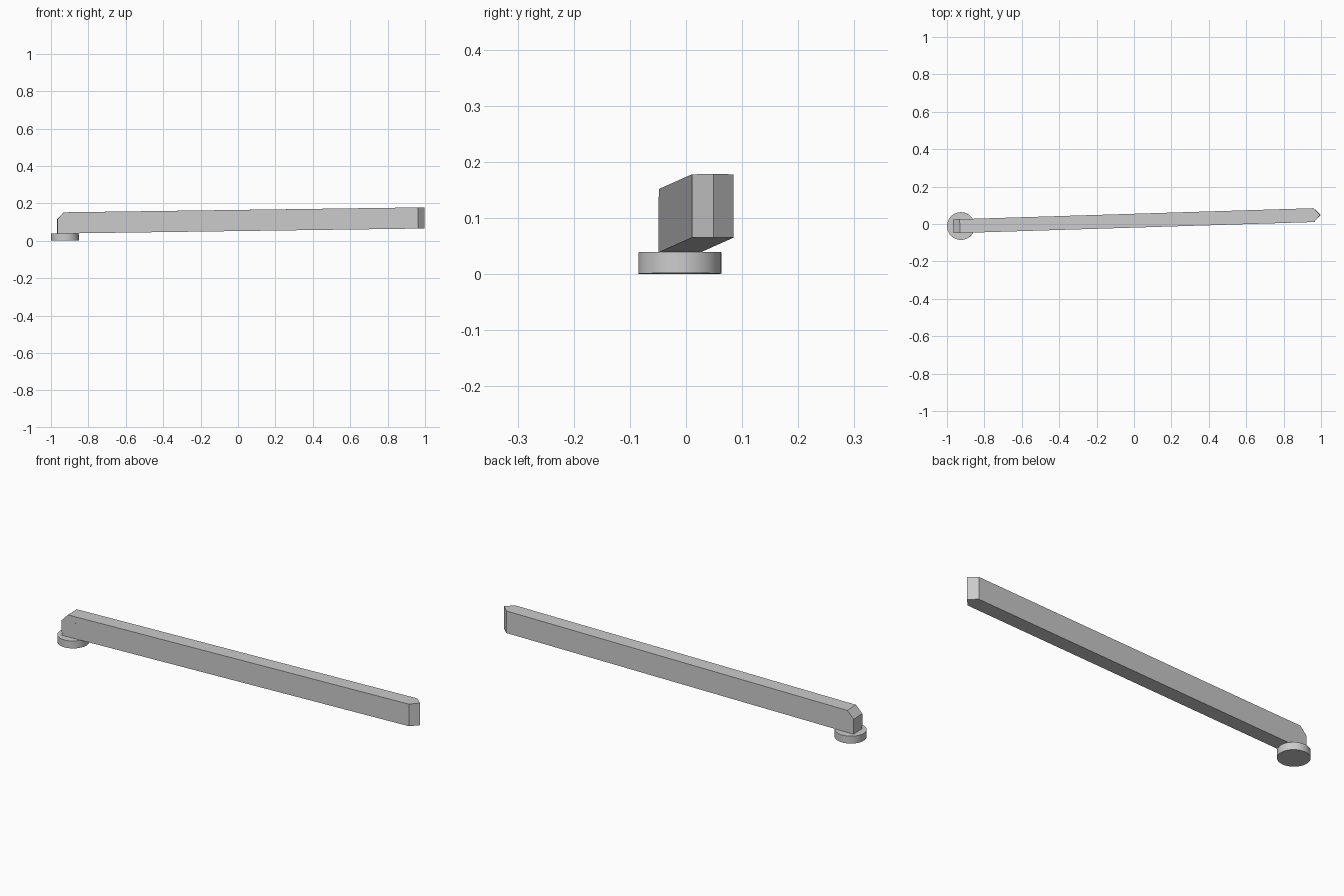
import bpy
import bmesh
from math import radians
from mathutils import Matrix, Vector

if "Cube" in bpy.data.objects:
    bpy.data.objects.remove(bpy.data.objects["Cube"], do_unlink=True)

# One plain grey for everything
grey = bpy.data.materials.new("plain_grey")
grey.use_nodes = True
GREY = (0.6, 0.6, 0.6, 1.0)
grey.diffuse_color = GREY
grey.node_tree.nodes["Principled BSDF"].inputs["Base Color"].default_value = GREY

# Shared frame: origin at the centre of the disc, beam running along local x
frame = (Matrix.Translation((-0.925, -0.011, 0.001))
         @ Matrix.Rotation(0.031, 4, "Z") @ Matrix.Rotation(-0.0138, 4, "Y"))


def add_part(name, bm, smooth=False):
    bmesh.ops.recalc_face_normals(bm, faces=bm.faces)
    mesh = bpy.data.meshes.new(name)
    bm.to_mesh(mesh)
    bm.free()
    mesh.materials.append(grey)
    obj = bpy.data.objects.new(name, mesh)
    bpy.context.collection.objects.link(obj)
    obj.matrix_world = frame
    if smooth:
        bpy.ops.object.select_all(action="DESELECT")
        obj.select_set(True)
        bpy.context.view_layer.objects.active = obj
        bpy.ops.object.shade_smooth_by_angle(angle=radians(30))
    return obj


def cylinder(name, radius, depth, sides, matrix):
    bm = bmesh.new()
    bmesh.ops.create_cone(bm, cap_ends=True, segments=sides, radius1=radius,
                          radius2=radius, depth=depth, matrix=matrix)
    return add_part(name, bm, smooth=True)


def cut(bm, point, normal):
    geom = bm.verts[:] + bm.edges[:] + bm.faces[:]
    bmesh.ops.bisect_plane(bm, geom=geom, plane_co=point, plane_no=normal,
                           clear_outer=True)
    open_edges = [e for e in bm.edges if e.is_boundary]
    bmesh.ops.holes_fill(bm, edges=open_edges, sides=0)


# Beam: a long box with a chamfered top at one end and a wedge at the other
start, tip, bottom, top, width = -0.04, 1.925, 0.038, 0.151, 0.074
bm = bmesh.new()
centre = Vector(((start + tip) / 2, 0, (bottom + top) / 2))
bmesh.ops.create_cube(bm, size=1, matrix=Matrix.Translation(centre)
                      @ Matrix.Diagonal((tip - start, width, top - bottom, 1)))
cut(bm, (start + 0.036, 0, top), (-1, 0, 1))
for side in (-1, 1):
    cut(bm, (tip, 0, 0), (1, side, 0))
add_part("beam", bm)

# Round foot under the chamfered end
cylinder("foot_disc", 0.074, 0.038, 64, Matrix.Translation((0, 0, 0.019)))

# Small cross pin, nearly flush with both sides of the beam
cylinder("cross_pin", 0.004, width + 0.001, 16,
         Matrix.Translation((0.035, 0, 0.118)) @ Matrix.Rotation(radians(90), 4, "X"))
